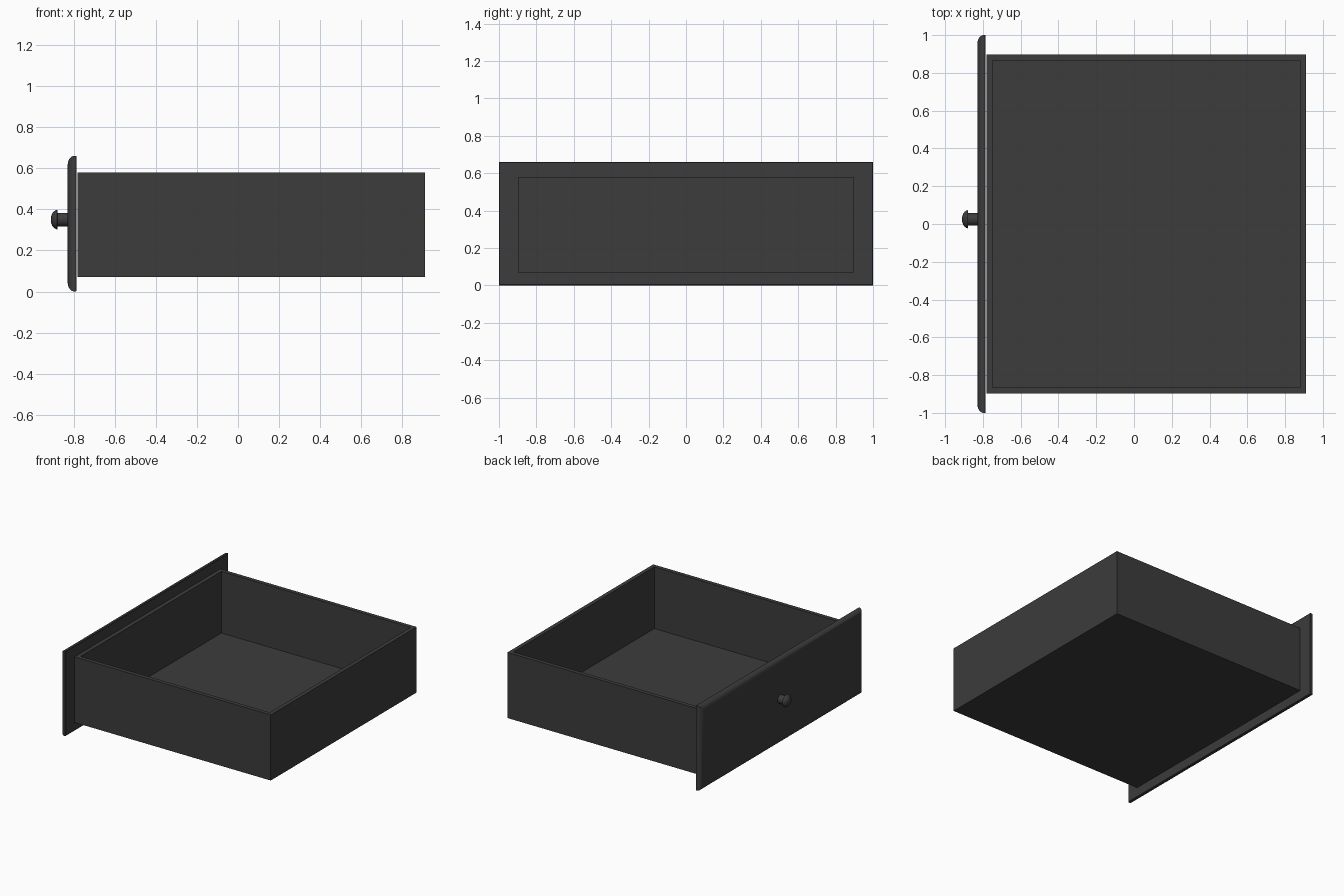
import bpy, bmesh, math

if "Cube" in bpy.data.objects:
    bpy.data.objects.remove(bpy.data.objects["Cube"])

dark = bpy.data.materials.new("dark_grey")
dark.diffuse_color = (0.045, 0.045, 0.045, 1)
dark.use_nodes = True
dark.node_tree.nodes["Principled BSDF"].inputs["Base Color"].default_value = dark.diffuse_color


def loft(name, rings, cap_start=True, cap_end=True, closed=False, smooth=None):
    """Skin a list of equal-length point rings into a mesh object."""
    bm = bmesh.new()
    loops = [[bm.verts.new(p) for p in ring] for ring in rings]
    pairs = list(zip(loops, loops[1:]))
    if closed:
        pairs.append((loops[-1], loops[0]))
    for a, b in pairs:
        n = len(a)
        for i in range(n):
            j = (i + 1) % n
            bm.faces.new((a[i], a[j], b[j], b[i]))
    if cap_start:
        bm.faces.new(loops[0])
    if cap_end:
        bm.faces.new(loops[-1])
    bmesh.ops.recalc_face_normals(bm, faces=bm.faces)
    mesh = bpy.data.meshes.new(name)
    bm.to_mesh(mesh)
    bm.free()
    mesh.materials.append(dark)
    ob = bpy.data.objects.new(name, mesh)
    bpy.context.collection.objects.link(ob)
    if smooth:
        bpy.ops.object.select_all(action='DESELECT')
        ob.select_set(True)
        bpy.context.view_layer.objects.active = ob
        bpy.ops.object.shade_smooth_by_angle(angle=math.radians(smooth))
    return ob


# Open tray: outside from the base up, over the rim, down to the inner floor
def tray_ring(z, t):
    x0, x1, y = -0.78 + t, 0.91 - t, 0.897 - t
    return [(x0, -y, z), (x1, -y, z), (x1, y, z), (x0, y, z)]


WALL = 0.031
loft("drawer_tray", [tray_ring(0.07, 0), tray_ring(0.58, 0),
                     tray_ring(0.58, WALL), tray_ring(0.07 + WALL, WALL)])


# Front panel with rounded outer edges (inset grows toward the face)
def panel_ring(x, t):
    y, z0, z1 = 1 - t, t, 0.66 - t
    return [(x, -y, z0), (x, y, z0), (x, y, z1), (x, -y, z1)]


panel = [panel_ring(-0.785, 0.004), panel_ring(-0.788, 0)]
for i in range(7):
    a = math.radians(15 * i)
    panel.append(panel_ring(-0.797 - 0.032 * math.sin(a), 0.046 * (1 - math.cos(a))))
loft("front_panel", panel, smooth=35)


# Knob parts turned around the x axis
def turned(name, profile, sides=24):
    rings = [[(x, 0.025 + r * math.cos(2 * math.pi * i / sides),
               0.35 + r * math.sin(2 * math.pi * i / sides)) for i in range(sides)]
             for x, r in profile]
    return loft(name, rings, smooth=35)


turned("knob_stem", [(-0.82, 0.033), (-0.882, 0.033)])
turned("knob_head", [(-0.878, 0.045), (-0.880, 0.048), (-0.887, 0.046),
                     (-0.896, 0.040), (-0.904, 0.030), (-0.909, 0.017), (-0.911, 0.006)])
